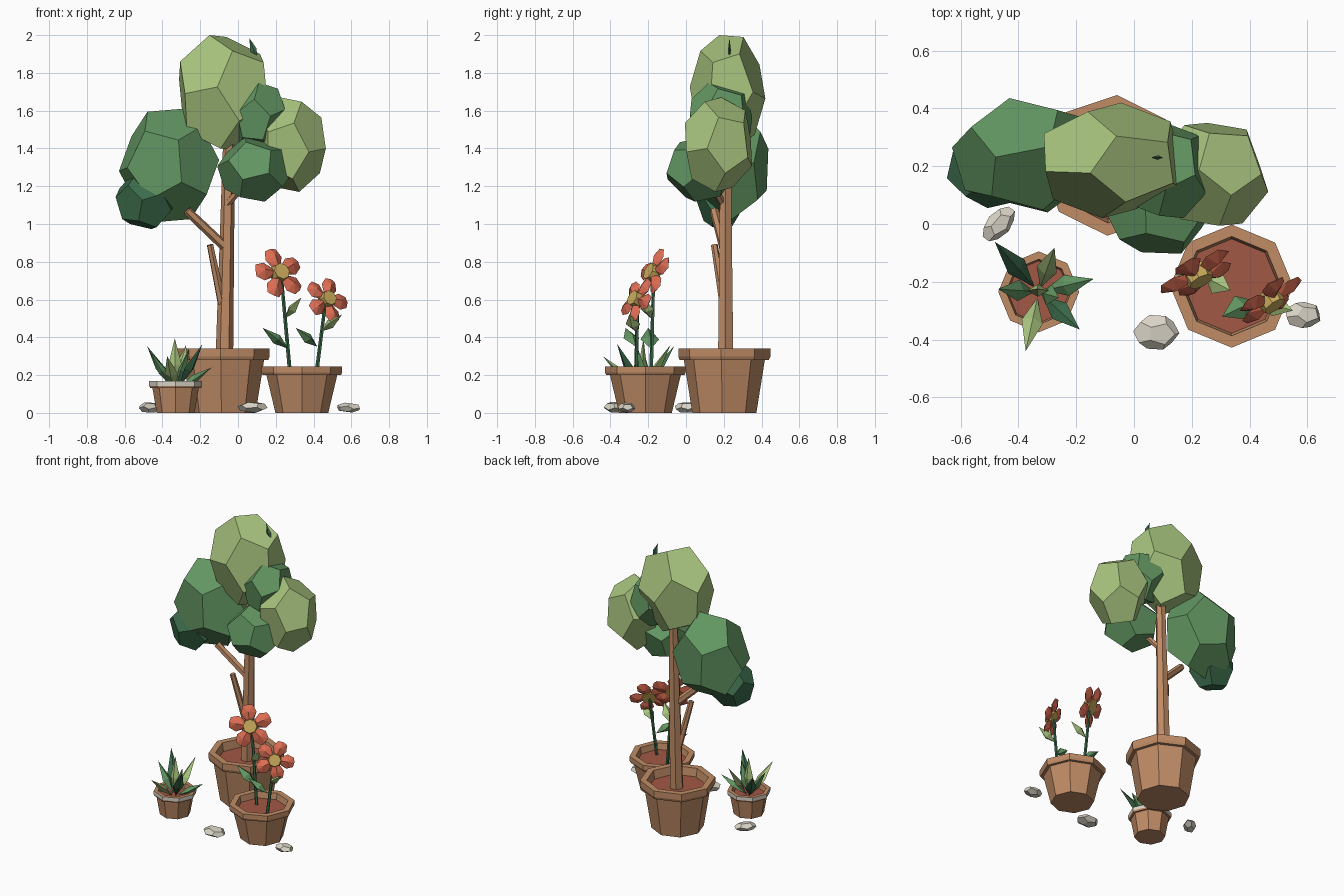
import bpy, bmesh, math
from mathutils import Vector, Euler, Matrix

cube = bpy.data.objects.get("Cube")
if cube:
    bpy.data.objects.remove(cube, do_unlink=True)


def material(name, r, g, b):
    col = [(c / 255 / 12.92 if c < 11 else ((c / 255 + 0.055) / 1.055) ** 2.4) for c in (r, g, b)] + [1]
    m = bpy.data.materials.new(name)
    m.use_nodes = True
    m.diffuse_color = col
    m.node_tree.nodes["Principled BSDF"].inputs["Base Color"].default_value = col
    return m


CLAY = material("terracotta", 192, 140, 102)
SOIL = material("red soil", 162, 88, 70)
LIGHT = material("light green", 168, 196, 126)
MID = material("mid green", 98, 150, 98)
DARK = material("dark green", 60, 108, 76)
RED = material("petal red", 220, 108, 82)
GOLD = material("flower gold", 204, 172, 92)
STONE = material("stone", 218, 212, 198)


def finish(name, bm, *mats):
    bmesh.ops.recalc_face_normals(bm, faces=bm.faces)
    mesh = bpy.data.meshes.new(name)
    bm.to_mesh(mesh)
    bm.free()
    for m in mats:
        mesh.materials.append(m)
    obj = bpy.data.objects.new(name, mesh)
    bpy.context.collection.objects.link(obj)
    return obj


def hull(name, points, mat):
    bm = bmesh.new()
    for p in points:
        bm.verts.new(p)
    bmesh.ops.convex_hull(bm, input=bm.verts)
    bmesh.ops.dissolve_limit(bm, angle_limit=0.02, verts=bm.verts, edges=bm.edges)
    return finish(name, bm, mat)


def blob(name, centre, half, turn, mat):
    """Twelve-sided faceted lump stretched to fill a box."""
    src = bmesh.new()
    bmesh.ops.create_icosphere(src, subdivisions=1, radius=1)
    rot = Euler([math.radians(a) for a in turn]).to_matrix()
    pts = [rot @ f.calc_center_median() for f in src.faces]
    src.free()
    for i in range(3):
        lo, hi = min(p[i] for p in pts), max(p[i] for p in pts)
        for p in pts:
            p[i] = centre[i] + half[i] * (2 * (p[i] - lo) / (hi - lo) - 1)
    return hull(name, pts, mat)


def rod(name, a, b, r1, r2, mat, sides=6):
    a, b = Vector(a), Vector(b)
    bm = bmesh.new()
    rot = (b - a).to_track_quat('Z', 'Y').to_matrix().to_4x4()
    bmesh.ops.create_cone(bm, cap_ends=True, segments=sides, radius1=r1, radius2=r2,
                          depth=(b - a).length, matrix=Matrix.Translation((a + b) / 2) @ rot)
    return finish(name, bm, mat)


def leaf(name, base, tip, width, thick, mat):
    """Faceted diamond leaf with a ridge, wide side level."""
    base, tip = Vector(base), Vector(tip)
    d = (tip - base).normalized()
    side = d.cross(Vector((0, 0, 1)))
    side = side.normalized() if side.length > 0.1 else Vector((1, 0, 0))
    up = side.cross(d)
    mid = base.lerp(tip, 0.45)
    return hull(name, [base, tip, mid + side * width, mid - side * width,
                       mid + up * thick, mid - up * thick], mat)


def pot(name, x, y, r, height, rim, base_r, inner_r, twist, band=False):
    """Eight-sided pot with a thick rim and a soil disc."""
    profile = [(base_r, 0), (r * 0.88, height - rim), (r * 0.97, height - rim), (r, height - rim * 0.7),
               (r, height), (inner_r, height), (inner_r * 0.93, height - rim * 1.4)]
    bm = bmesh.new()
    rings = []
    for pr, z in profile:
        rings.append([bm.verts.new((x + pr * math.cos(twist + k * math.pi / 4),
                                    y + pr * math.sin(twist + k * math.pi / 4), z)) for k in range(8)])
    bm.faces.new(rings[0])
    for i, (lo, hi) in enumerate(zip(rings, rings[1:])):
        for k in range(8):
            f = bm.faces.new((lo[k], lo[(k + 1) % 8], hi[(k + 1) % 8], hi[k]))
            f.material_index = 1 if band and i == 3 else 0
    bm.faces.new(rings[-1])
    finish(name, bm, CLAY, STONE)
    rod(name + "_soil", (x, y, height - rim * 1.4 - 0.01), (x, y, height - rim * 0.95),
        inner_r * 0.93, inner_r * 0.95, SOIL, 8).rotation_euler = (0, 0, 0)


# Pots
pot("tree_pot", -0.076, 0.203, 0.244, 0.34, 0.06, 0.17, 0.2, math.radians(-4))
pot("flower_pot", 0.338, -0.215, 0.213, 0.245, 0.045, 0.14, 0.172, 0)
pot("succulent_pot", -0.33, -0.235, 0.14, 0.168, 0.035, 0.1, 0.113, 0, band=True)

# Trunk and branches
rod("trunk", (-0.073, 0.21, 0.25), (-0.045, 0.21, 1.55), 0.047, 0.03, CLAY)
rod("left_branch", (-0.07, 0.2, 0.88), (-0.27, 0.15, 1.07), 0.026, 0.024, CLAY)
rod("stub_branch", (-0.085, 0.2, 0.58), (-0.148, 0.15, 0.89), 0.024, 0.018, CLAY)
rod("right_branch", (-0.06, 0.2, 1.1), (0.06, 0.12, 1.24), 0.02, 0.018, CLAY)

# Tree crown
blob("crown_top", (-0.077, 0.22, 1.695), (0.235, 0.2, 0.305), (12, 20, 10), LIGHT)
blob("crown_left", (-0.365, 0.238, 1.31), (0.265, 0.198, 0.3), (25, -12, 30), MID)
blob("crown_left_low", (-0.49, 0.19, 1.13), (0.158, 0.135, 0.157), (5, 15, 50), DARK)
blob("crown_right", (0.275, 0.172, 1.42), (0.19, 0.178, 0.25), (-10, 25, 15), LIGHT)
blob("crown_front", (0.09, 0.075, 1.29), (0.2, 0.178, 0.172), (20, 5, 40), MID)
blob("crown_inner", (0.11, 0.185, 1.57), (0.148, 0.165, 0.18), (-15, 10, 5), MID)
leaf("crown_leaf", (0.1, 0.23, 1.87), (0.06, 0.23, 1.985), 0.008, 0.018, DARK)


def flower(name, centre, normal, radius, spin):
    """Five blunt folded petals around a raised disc."""
    c, n = Vector(centre), Vector(normal).normalized()
    frame = Matrix.Translation(c) @ n.to_track_quat('Z', 'Y').to_matrix().to_4x4()
    for k in range(5):
        turn = frame @ Matrix.Rotation(spin + k * math.tau / 5, 4, 'Z') @ Matrix.Scale(radius, 4)
        outline = [(0.15, 0.12), (0.62, 0.36), (0.95, 0.24)]
        pts = [Vector((u, s * v, -0.05)) for u, v in outline for s in (1, -1)]
        pts += [Vector((0.2, 0, 0.12)), Vector((0.65, 0, 0.16)), Vector((1, 0, 0)), Vector((0.6, 0, -0.18))]
        hull(f"{name}_petal_{k + 1}", [turn @ p for p in pts], RED)
    rod(name + "_centre", c - n * 0.02, c + n * 0.03, radius * 0.38, radius * 0.32, GOLD, 8)


# Flowers with stems and leaves
flower("tall_flower", (0.22, -0.175, 0.74), (0.43, -0.8, 0.38), 0.142, math.radians(100))
flower("short_flower", (0.472, -0.262, 0.6), (0.52, -0.76, 0.36), 0.128, math.radians(65))
rod("tall_stem", (0.278, -0.185, 0.18), (0.228, -0.17, 0.735), 0.011, 0.009, DARK, 5)
rod("short_stem", (0.412, -0.265, 0.18), (0.465, -0.255, 0.6), 0.011, 0.009, DARK, 5)
leaf("tall_stem_low_leaf", (0.266, -0.185, 0.34), (0.13, -0.2, 0.45), 0.05, 0.028, MID)
leaf("tall_stem_high_leaf", (0.248, -0.185, 0.5), (0.335, -0.23, 0.61), 0.04, 0.025, LIGHT)
leaf("short_stem_low_leaf", (0.42, -0.265, 0.35), (0.305, -0.32, 0.45), 0.045, 0.028, MID)
leaf("short_stem_high_leaf", (0.438, -0.265, 0.43), (0.55, -0.3, 0.52), 0.04, 0.025, LIGHT)

# Succulent leaves: tip offset, tip height, colour
tips = [(-0.152, 0.173, 0.355, DARK), (0.055, 0.153, 0.36, LIGHT), (0.19, 0.045, 0.24, MID),
        (0.142, -0.13, 0.365, DARK), (-0.045, -0.205, 0.3, LIGHT), (-0.14, 0.01, 0.33, MID),
        (0.07, -0.02, 0.34, MID), (-0.005, 0.01, 0.395, LIGHT)]
for i, (dx, dy, z, mat) in enumerate(tips):
    leaf(f"succulent_leaf_{i + 1}", (-0.33 + dx * 0.1, -0.235 + dy * 0.1, 0.13),
         (-0.33 + dx, -0.235 + dy, z), 0.037, 0.022, mat)

# Pebbles
blob("left_pebble", (0, 0, 0.028), (0.07, 0.042, 0.027), (10, 0, 20), STONE)
pebble = bpy.data.objects["left_pebble"]
pebble.location, pebble.rotation_euler = (-0.468, 0, 0), (0, 0, math.radians(48))
blob("front_pebble", (0.077, -0.375, 0.03), (0.08, 0.06, 0.029), (15, 10, 35), STONE)
blob("right_pebble", (0.585, -0.315, 0.028), (0.06, 0.045, 0.026), (0, 20, 10), STONE)
